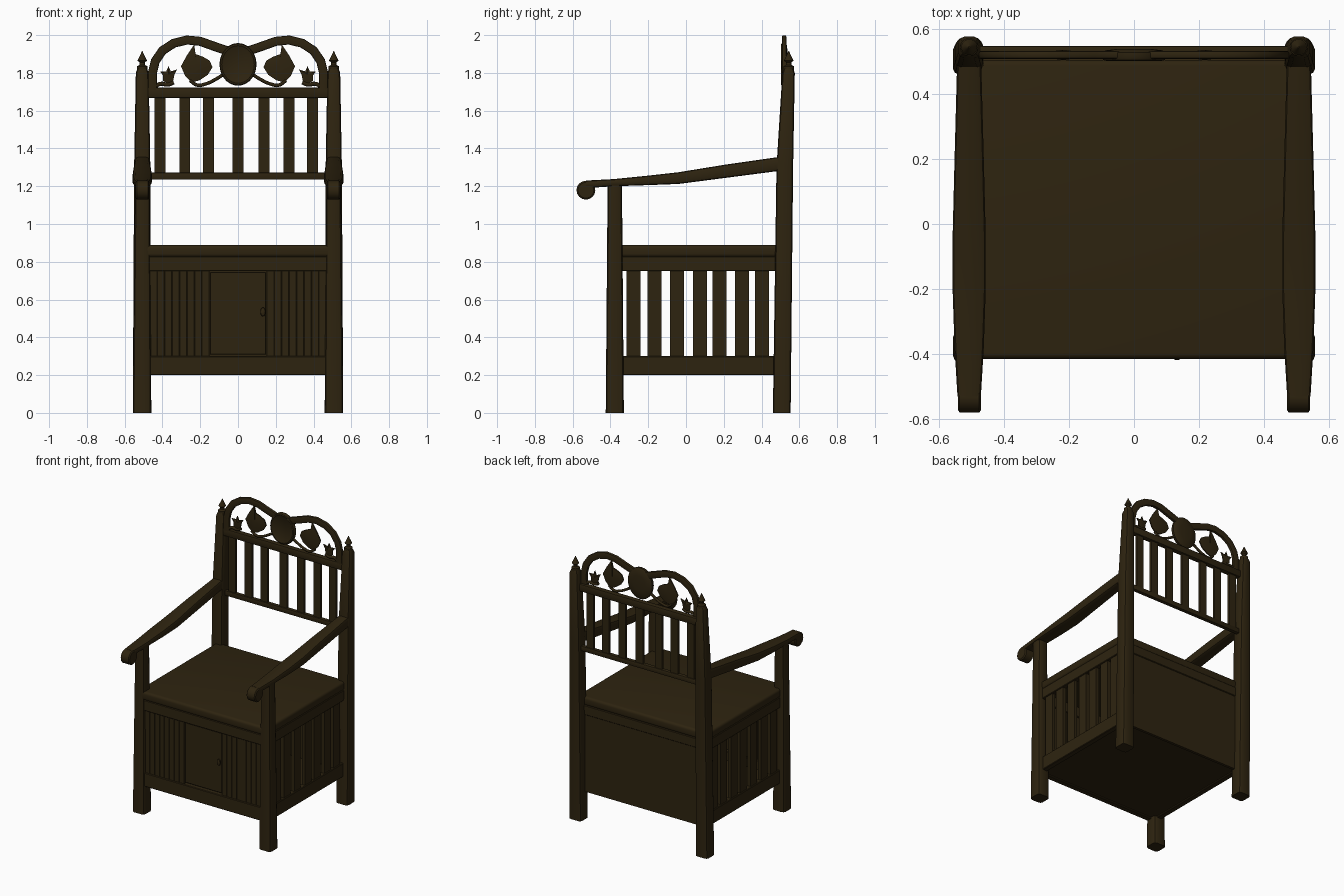
import bpy, bmesh, math
from mathutils import Vector

if "Cube" in bpy.data.objects:
    bpy.data.objects.remove(bpy.data.objects["Cube"])

wood = bpy.data.materials.new("dark brown wood")
wood.diffuse_color = (0.027, 0.0172, 0.005, 1)
wood.use_nodes = True
wood.node_tree.nodes["Principled BSDF"].inputs["Base Color"].default_value = wood.diffuse_color


def finish(name, bm, bevel=0.0, segs=2, smooth=35):
    bmesh.ops.recalc_face_normals(bm, faces=bm.faces)
    if bevel:
        bmesh.ops.bevel(bm, geom=list(bm.edges), offset=bevel, segments=segs,
                        profile=0.5, affect='EDGES')
    me = bpy.data.meshes.new(name)
    bm.to_mesh(me)
    bm.free()
    me.materials.append(wood)
    ob = bpy.data.objects.new(name, me)
    bpy.context.collection.objects.link(ob)
    bpy.ops.object.select_all(action='DESELECT')
    ob.select_set(True)
    bpy.context.view_layer.objects.active = ob
    bpy.ops.object.shade_smooth_by_angle(angle=math.radians(smooth))
    return ob


def box(name, x0, x1, y0, y1, z0, z1, bevel=0.0, segs=2):
    bm = bmesh.new()
    bmesh.ops.create_cube(bm, size=1)
    for v in bm.verts:
        v.co = Vector(((x0 + x1) / 2 + v.co.x * (x1 - x0),
                       (y0 + y1) / 2 + v.co.y * (y1 - y0),
                       (z0 + z1) / 2 + v.co.z * (z1 - z0)))
    return finish(name, bm, bevel, segs)


def loft(name, rings):
    """Skin a list of point rings and cap both ends."""
    bm = bmesh.new()
    vs = [[bm.verts.new(p) for p in r] for r in rings]
    n = len(vs[0])
    for a, b in zip(vs, vs[1:]):
        for i in range(n):
            bm.faces.new((a[i], a[(i + 1) % n], b[(i + 1) % n], b[i]))
    bm.faces.new(vs[0])
    bm.faces.new(vs[-1])
    return finish(name, bm)


def rounded(hu, hv, c):
    """Rectangle outline with two-step rounded corners."""
    k = c * 0.3
    out = []
    for su, sv, flip in ((1, 1, 0), (-1, 1, 1), (-1, -1, 0), (1, -1, 1)):
        q = [(hu, hv - c), (hu - k, hv - k), (hu - c, hv)]
        out += [(su * u, sv * v) for u, v in (q[::-1] if flip else q)]
    return out


def post(name, sections, c):
    # sections: z, centre x, centre y, half width, half depth
    loft(name, [[(x + u, y + v, z) for u, v in rounded(hx, hy, c)]
                for z, x, y, hx, hy in sections])


def turned(name, x, y, profile, n=12):
    loft(name, [[(x + r * math.cos(2 * math.pi * i / n),
                  y + r * math.sin(2 * math.pi * i / n), z) for i in range(n)]
                for r, z in profile])


def disc_y(name, x, z, rx, rz, profile, n=24):
    # round part whose axis runs front to back; profile: scale, y
    loft(name, [[(x + rx * s * math.cos(2 * math.pi * i / n), y,
                  z + rz * s * math.sin(2 * math.pi * i / n)) for i in range(n)]
                for s, y in profile])


def plate(name, pts, y, t, bulge=0.0):
    """Flat cut-out in the xz plane, optionally domed on both faces."""
    bm = bmesh.new()
    cx = sum(p[0] for p in pts) / len(pts)
    cz = sum(p[1] for p in pts) / len(pts)
    f = [bm.verts.new((x, y - t / 2, z)) for x, z in pts]
    b = [bm.verts.new((x, y + t / 2, z)) for x, z in pts]
    mf = bm.verts.new((cx, y - t / 2 - bulge, cz))
    mb = bm.verts.new((cx, y + t / 2 + bulge, cz))
    for i in range(len(pts)):
        j = (i + 1) % len(pts)
        bm.faces.new((f[i], f[j], b[j], b[i]))
        bm.faces.new((f[j], f[i], mf))
        bm.faces.new((b[i], b[j], mb))
    return finish(name, bm, smooth=25)


def tube(name, pts, r, y):
    """Round bar along a smooth path in the xz plane."""
    cu = bpy.data.curves.new(name, 'CURVE')
    cu.dimensions = '3D'
    cu.bevel_depth, cu.bevel_resolution, cu.resolution_u = r, 2, 5
    cu.use_fill_caps = True
    sp = cu.splines.new('BEZIER')
    sp.bezier_points.add(len(pts) - 1)
    for bp, (x, z) in zip(sp.bezier_points, pts):
        bp.co = (x, y, z)
        bp.handle_left_type = bp.handle_right_type = 'AUTO'
    cu.materials.append(wood)
    ob = bpy.data.objects.new(name, cu)
    bpy.context.collection.objects.link(ob)
    return ob


CY = .52  # depth of the crest carving
for s, side in ((-1, "left"), (1, "right")):
    # legs and back posts
    post(side + "_front_leg", [(0, s * .508, -.377, .049, .048),
                               (1.215, s * .506, -.377, .039, .038)], .02)
    post(side + "_back_post", [(0, s * .508, .507, .049, .047),
                               (1.3, s * .507, .523, .043, .044),
                               (1.80, s * .507, .543, .034, .033),
                               (1.825, s * .507, .543, .025, .024)], .018)
    turned(side + "_finial", s * .507, .544,
           [(.028, 1.81), (.028, 1.835), (.014, 1.842), (.014, 1.855),
            (.025, 1.865), (.018, 1.88), (.008, 1.9), (.002, 1.915)])

    # arm with a rolled front end: y, z, half width, half height
    arm = [(.50, 1.319, .037, .037), (.2, 1.278, .045, .035), (-.04, 1.243, .051, .031),
           (-.2, 1.231, .051, .025), (-.38, 1.219, .045, .019), (-.53, 1.210, .036, .02)]
    loft(side + "_arm", [[(s * .507 + u, y, z + v) for u, v in rounded(hx, hz, .014)]
                         for y, z, hx, hz in arm])
    loft(side + "_arm_scroll",
         [[(s * .506 + x, -.53 + r * math.cos(math.pi * i / 8),
            1.179 + r * math.sin(math.pi * i / 8)) for i in range(16)]
          for x, r in ((-.036, .042), (-.03, .05), (.03, .05), (.036, .042))])

    # side rails and slats
    x0, x1 = sorted((s * .48, s * .52))
    box(side + "_lower_rail", x0, x1, -.35, .48, .2, .3, .004, 1)
    box(side + "_upper_rail", x0, x1, -.35, .48, .75, .828, .004, 1)
    for i, y in enumerate((-.277, -.167, -.048, .073, .178, .297, .403)):
        a, b = sorted((s * .488, s * .512))
        box(f"{side}_slat_{i}", a, b, y - .037, y + .037, .29, .76)

    # front planks beside the door
    for i in range(8):
        a, b = sorted((s * (.152 + i * .0395), s * (.152 + (i + 1) * .0395 - .0006)))
        box(f"{side}_plank_{i}", a, b, -.402, -.38, .29, .76, .0015, 1)

    # carved leaves and stems in the crest
    leaf = [(-.232, 1.95), (-.225, 1.90), (-.185, 1.885), (-.15, 1.865), (-.135, 1.83),
            (-.16, 1.79), (-.205, 1.76), (-.245, 1.75), (-.28, 1.785), (-.302, 1.835),
            (-.272, 1.89)]
    plate(side + "_large_leaf", [(-s * x, z) for x, z in leaf], CY, .008, .012)
    small = [(0, .048), (.012, .02), (.045, .03), (.032, .005), (.025, -.03), (0, -.045),
             (-.03, -.03), (-.03, 0), (-.045, .02), (-.012, .02)]
    plate(side + "_small_leaf", [(s * .368 - s * x, 1.788 + z) for x, z in small],
          CY, .008, .008)
    tube(side + "_outer_stem", [(s * .45, 1.72), (s * .41, 1.742), (s * .37, 1.738),
                                (s * .34, 1.75)], .011, CY)
    tube(side + "_inner_stem", [(s * .255, 1.76), (s * .215, 1.735),
                                (s * .17, 1.742), (s * .12, 1.765), (s * .08, 1.79)],
         .009, CY)

    # flat arched band of the crest, swept around its centre line
    arch = [(.452, 1.71), (.453, 1.80), (.438, 1.862), (.40, 1.918), (.34, 1.957),
            (.27, 1.974), (.20, 1.967), (.13, 1.942), (.06, 1.918), (0, 1.915)]
    rings = []
    for i, (x, z) in enumerate(arch):
        p, q = arch[max(i - 1, 0)], arch[min(i + 1, len(arch) - 1)]
        t = Vector((q[0] - p[0], q[1] - p[1])).normalized()
        nx, nz = -t.y, t.x
        rings.append([(s * (x + nx * u), CY + v, z + nz * u)
                      for u, v in rounded(.024, .012, .007)])
    loft(side + "_crest_arch", rings)

# seat and front frame
box("seat", -.522, .522, -.415, .505, .825, .888, .018, 4)
box("front_lower_rail", -.48, .48, -.41, -.37, .2, .3, .004, 1)
box("front_upper_rail", -.48, .48, -.41, -.37, .75, .828, .004, 1)
box("door", -.148, .148, -.394, -.38, .308, .745, .003, 1)
disc_y("door_knob", .132, .535, .014, .024,
       [(.5, -.39), (.5, -.403), (1, -.407), (.9, -.414), (.4, -.418)], 12)

# box back and floor
box("back_panel", -.48, .48, .482, .502, .2, .76)
box("back_upper_rail", -.48, .48, .48, .508, .76, .83, .004, 1)
box("floor", -.49, .49, -.385, .49, .21, .235)

# backrest rails and slats
box("backrest_lower_rail", -.48, .48, .512, .542, 1.235, 1.272, .006)
box("backrest_upper_rail", -.48, .48, .508, .548, 1.668, 1.722, .008)
for i, x in enumerate((-.412, -.282, -.155, 0, .138, .27, .395)):
    box(f"backrest_slat_{i}", x - .029, x + .029, .52, .537, 1.26, 1.68)

# central crest medallion with a raised rim
disc_y("crest_medallion", 0, 1.845, .098, .113,
       [(.82, .506), (.88, .502), (.96, .504), (1, .512),
        (1, .527), (.9, .534), (.5, .539)], 28)
